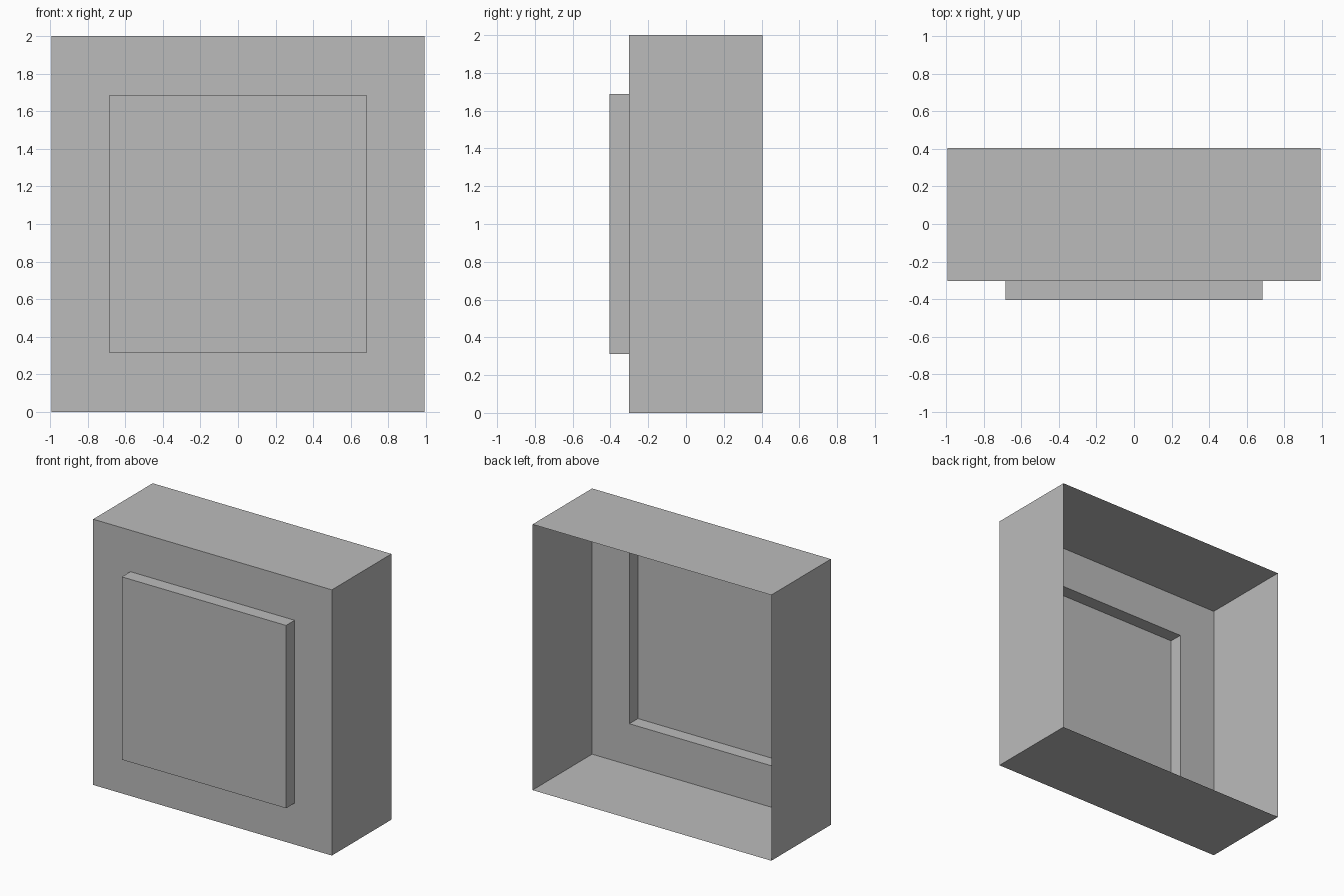
import bpy
import bmesh

cube = bpy.data.objects.get("Cube")
if cube:
    bpy.data.objects.remove(cube, do_unlink=True)

grey = bpy.data.materials.new("light_grey")
grey.use_nodes = True
colour = (0.5, 0.5, 0.5, 1)
grey.diffuse_color = colour
grey.node_tree.nodes["Principled BSDF"].inputs["Base Color"].default_value = colour

CORNERS = ((-1, -1), (1, -1), (1, 1), (-1, 1))
MID_Z = 1.0


def shell(name, rings, cap=False):
    """Thin open shell bridging rectangles (half width, half height, y), back to front."""
    bm = bmesh.new()
    loops = [[bm.verts.new((sx * w, y, MID_Z + sz * h)) for sx, sz in CORNERS]
             for w, h, y in rings]
    for a, b in zip(loops, loops[1:]):
        for i in range(4):
            j = (i + 1) % 4
            bm.faces.new((a[i], a[j], b[j], b[i]))
    if cap:
        bm.faces.new(loops[-1])
    mesh = bpy.data.meshes.new(name)
    bm.to_mesh(mesh)
    bm.free()
    mesh.materials.append(grey)
    obj = bpy.data.objects.new(name, mesh)
    bpy.context.collection.objects.link(obj)
    return obj


BACK, FRONT, PANEL = 0.405, -0.303, -0.405
outer = (0.994, 1.0)
inner = (0.684, 0.688)

# Open-backed housing: four walls and the front border
shell("housing", [(*outer, BACK), (*outer, FRONT), (*inner, FRONT)])

# Raised front panel, hollow behind
shell("raised_panel", [(*inner, FRONT), (*inner, PANEL)], cap=True)
